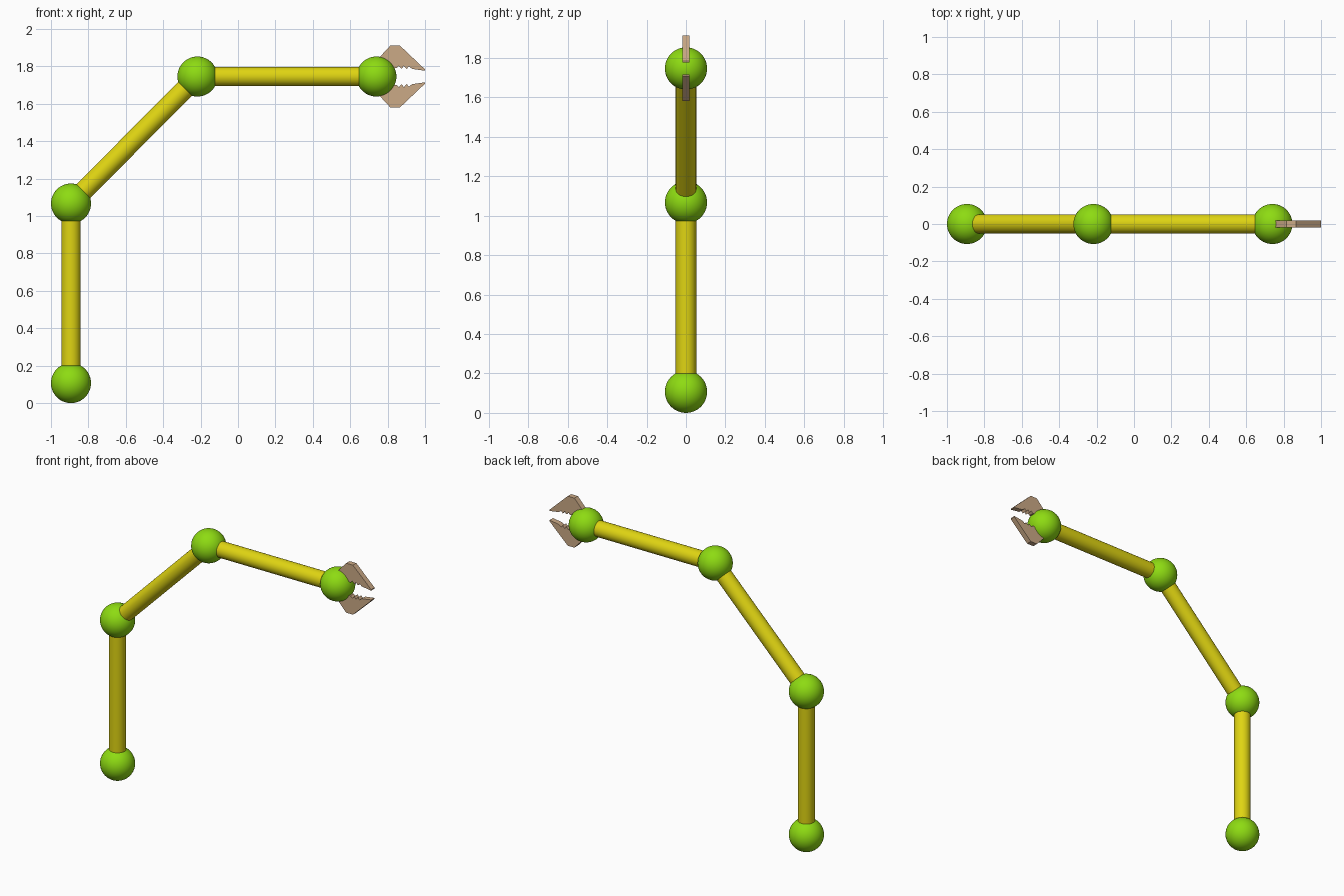
import bpy, bmesh, math
from mathutils import Vector

if "Cube" in bpy.data.objects:
    bpy.data.objects.remove(bpy.data.objects["Cube"])


def material(name, rgb):
    m = bpy.data.materials.new(name)
    m.diffuse_color = (*rgb, 1)
    m.use_nodes = True
    m.node_tree.nodes["Principled BSDF"].inputs["Base Color"].default_value = m.diffuse_color
    return m


GREEN = material("lime green", (0.27, 0.71, 0.006))
YELLOW = material("yellow", (0.74, 0.66, 0.006))
TAN = material("tan", (0.60, 0.40, 0.24))

JOINT_R, TUBE_R, CLAW_T = 0.107, 0.052, 0.036
names = ["base", "elbow", "upper", "wrist"]
joints = [Vector(p) for p in [(-0.893, 0, 0.107), (-0.893, 0, 1.067),
                              (-0.217, 0, 1.746), (0.74, 0, 1.746)]]

# Ball joints
for name, p in zip(names, joints):
    bpy.ops.mesh.primitive_uv_sphere_add(segments=48, ring_count=24, radius=JOINT_R, location=p)
    ob = bpy.context.object
    ob.name = name + "_joint"
    ob.data.materials.append(GREEN)
    bpy.ops.object.shade_smooth()

# Tubes between neighbouring joints
for name, a, b in zip(["lower_arm", "middle_arm", "forearm"], joints, joints[1:]):
    d = b - a
    bpy.ops.mesh.primitive_cylinder_add(vertices=32, radius=TUBE_R, depth=d.length - 0.1,
                                        location=(a + b) / 2)
    ob = bpy.context.object
    ob.name = name
    ob.rotation_euler = d.to_track_quat('Z', 'Y').to_euler()
    ob.data.materials.append(YELLOW)
    bpy.ops.object.shade_smooth_by_angle(angle=math.radians(40))

# Toothed claw profile (x, z) relative to the wrist
profile = [(0.0, 0.085), (0.075, 0.166), (0.125, 0.166), (0.26, 0.038), (0.26, 0.031),
           (0.19, 0.041), (0.174, 0.055), (0.162, 0.040), (0.147, 0.057), (0.135, 0.041),
           (0.12, 0.057), (0.107, 0.045), (0.03, 0.05)]


def claw(name, side):
    bm = bmesh.new()
    vs = [bm.verts.new((x, -CLAW_T / 2, z * side)) for x, z in profile]
    face = bm.faces.new(vs)
    ext = bmesh.ops.extrude_face_region(bm, geom=[face])
    moved = [v for v in ext["geom"] if isinstance(v, bmesh.types.BMVert)]
    bmesh.ops.translate(bm, verts=moved, vec=(0, CLAW_T, 0))
    bmesh.ops.recalc_face_normals(bm, faces=bm.faces)
    me = bpy.data.meshes.new(name)
    bm.to_mesh(me)
    bm.free()
    me.materials.append(TAN)
    ob = bpy.data.objects.new(name, me)
    ob.location = joints[3]
    bpy.context.collection.objects.link(ob)


# Two mirrored claws
claw("upper_claw", 1)
claw("lower_claw", -1)
